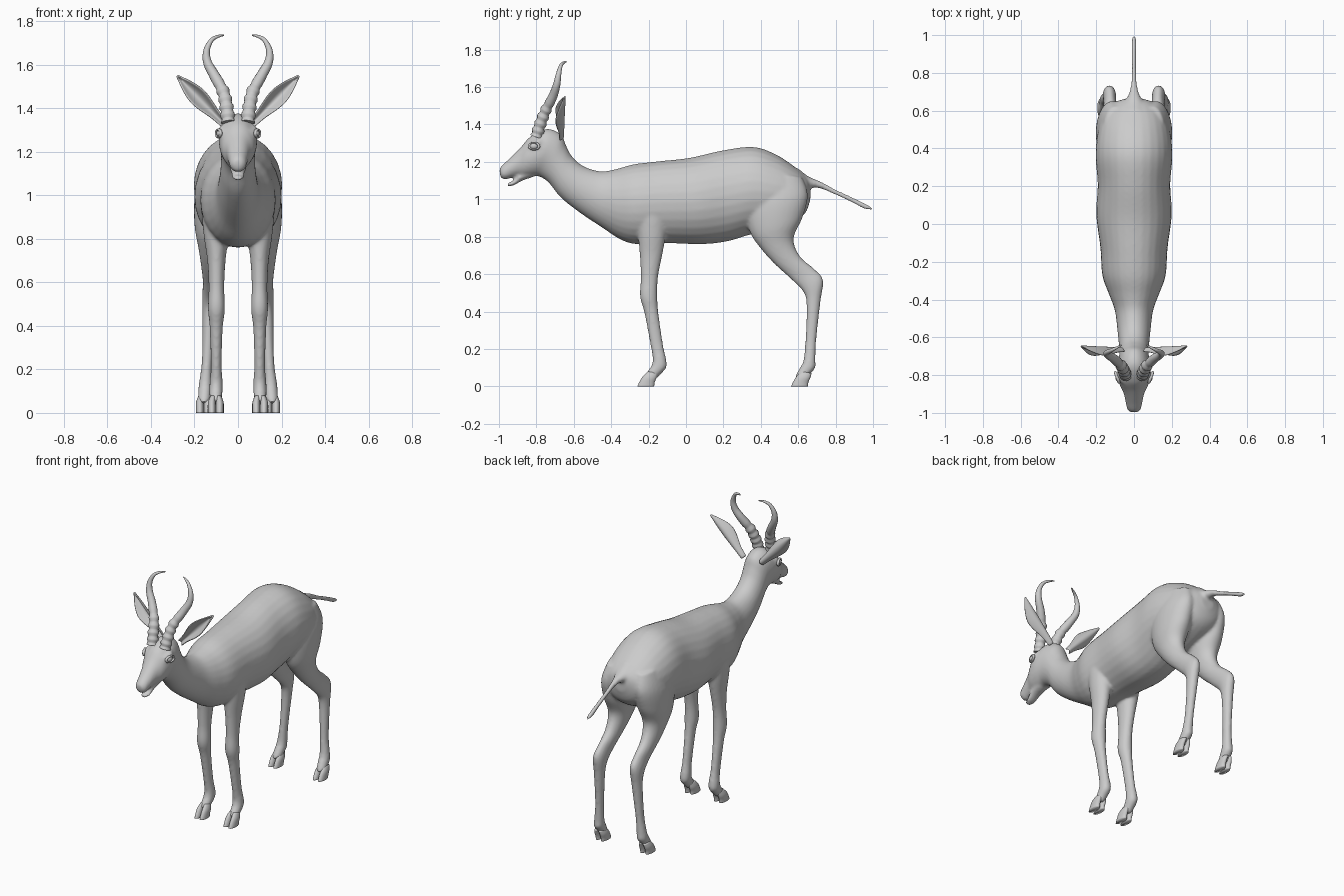
import bpy, bmesh, math
from mathutils import Vector


def spline(rows, steps):
    # Catmull-Rom interpolation through tuples of numbers
    out = []
    for i in range(len(rows) - 1):
        a, b, c, d = (rows[max(0, min(len(rows) - 1, i + k))] for k in (-1, 0, 1, 2))
        for j in range(steps):
            t = j / steps
            out.append([0.5 * (2 * q + (r - p) * t + (2 * p - 5 * q + 4 * r - s) * t * t
                        + (3 * q - p - 3 * r + s) * t ** 3) for p, q, r, s in zip(a, b, c, d)])
    return out + [list(rows[-1])]


def loft(bm, rows, side=1, steps=5, n=28):
    # each row: centre x, edge A (y, z), edge B (y, z), half width
    rings = []
    for x, ya, za, yb, zb, w in spline(rows, steps):
        c = Vector((x * side, (ya + yb) / 2, (za + zb) / 2))
        a = Vector((0, (ya - yb) / 2, (za - zb) / 2))
        rings.append([bm.verts.new(c + a * math.cos(2 * math.pi * k / n)
                      + Vector((max(w, .002) * math.sin(2 * math.pi * k / n), 0, 0))) for k in range(n)])
    faces = [bm.faces.new((p[k], p[(k + 1) % n], q[(k + 1) % n], q[k]))
             for p, q in zip(rings, rings[1:]) for k in range(n)]
    faces += [bm.faces.new(rings[0]), bm.faces.new(rings[-1])]
    bmesh.ops.recalc_face_normals(bm, faces=faces)


def finish(bm, name):
    me = bpy.data.meshes.new(name)
    bm.to_mesh(me)
    bm.free()
    for p in me.polygons:
        p.use_smooth = True
    ob = bpy.data.objects.new(name, me)
    bpy.context.collection.objects.link(ob)
    return ob


bm = bmesh.new()
# torso, neck and head: top edge, bottom edge, half width
loft(bm, [
    (0, .665, 1.09, .665, 1.00, .04), (0, .64, 1.125, .64, .93, .11),
    (0, .58, 1.175, .58, .88, .165), (0, .48, 1.24, .46, .83, .195),
    (0, .36, 1.28, .34, .81, .203), (0, .20, 1.262, .22, .775, .192),
    (0, .02, 1.222, .08, .76, .20), (0, -.15, 1.203, -.10, .766, .178),
    (0, -.28, 1.187, -.26, .76, .168), (0, -.38, 1.16, -.35, .785, .135),
    (0, -.46, 1.15, -.45, .85, .102), (0, -.55, 1.178, -.57, .93, .088),
    (0, -.61, 1.23, -.67, 1.01, .08), (0, -.64, 1.285, -.735, 1.09, .078),
    (0, -.67, 1.348, -.785, 1.122, .082), (0, -.745, 1.377, -.825, 1.122, .088),
    (0, -.83, 1.337, -.865, 1.118, .077), (0, -.885, 1.277, -.90, 1.122, .056),
    (0, -.945, 1.217, -.935, 1.115, .045), (0, -.985, 1.18, -.97, 1.105, .037),
    (0, -.998, 1.16, -.992, 1.118, .022)])
# lower jaw
loft(bm, [(0, -.82, 1.17, -.82, 1.118, .04), (0, -.88, 1.15, -.875, 1.10, .037),
          (0, -.925, 1.10, -.92, 1.075, .03), (0, -.955, 1.088, -.955, 1.068, .02)])
# tail
loft(bm, [(0, .60, 1.165, .60, 1.02, .08), (0, .655, 1.122, .65, 1.055, .045),
          (0, .72, 1.095, .71, 1.06, .02), (0, .80, 1.053, .79, 1.028, .013),
          (0, .90, 1.006, .89, .982, .013), (0, .97, .972, .955, .948, .014),
          (0, 1.0, .953, .998, .943, .006)])
for s in (1, -1):
    # front leg: front edge, back edge, half width
    loft(bm, [(.09, -.27, 1.06, -.12, 1.06, .05), (.10, -.27, .95, -.09, .95, .066),
              (.10, -.258, .82, -.105, .82, .058), (.099, -.247, .70, -.127, .70, .042),
              (.099, -.242, .58, -.15, .58, .036), (.099, -.246, .48, -.153, .47, .039),
              (.10, -.222, .39, -.147, .39, .030), (.10, -.19, .22, -.122, .22, .025),
              (.10, -.178, .15, -.105, .14, .030), (.101, -.185, .11, -.105, .10, .031),
              (.102, -.21, .075, -.14, .06, .028), (.102, -.22, .055, -.165, .035, .024)], s)
    # hind leg
    loft(bm, [(.10, .36, 1.14, .62, 1.12, .06), (.115, .32, .98, .652, 1.02, .083),
              (.12, .34, .83, .622, .90, .080), (.122, .405, .73, .575, .79, .060),
              (.125, .48, .648, .61, .695, .044), (.127, .565, .57, .69, .625, .034),
              (.13, .627, .505, .733, .567, .035), (.133, .645, .43, .719, .45, .030),
              (.142, .638, .24, .697, .25, .024), (.15, .628, .14, .692, .14, .029),
              (.152, .612, .105, .692, .10, .031), (.155, .592, .07, .658, .06, .029),
              (.156, .585, .05, .645, .035, .025)], s)
    # brow above the eye
    loft(bm, [(.05, -.77, 1.34, -.77, 1.24, .03), (.065, -.80, 1.32, -.80, 1.26, .03),
              (.055, -.84, 1.30, -.84, 1.25, .02)], s)
body = finish(bm, "body")
m = body.modifiers.new("blend", 'REMESH')
m.mode = 'VOXEL'
m.voxel_size = .0085
m.use_smooth_shade = True
m = body.modifiers.new("soften", 'SMOOTH')
m.factor = .5
m.iterations = 7

# cloven hooves, two toes per foot
bm = bmesh.new()
for s in (1, -1):
    for x, y in ((.102, 0), (.157, .822)):
        for o in (-.018, .018):
            loft(bm, [(x + o * .7, y - .205, .08, y - .15, .07, .014),
                      (x + o, y - .232, .052, y - .158, .045, .018),
                      (x + o, y - .25, .022, y - .168, .02, .019),
                      (x + o, y - .26, 0, y - .17, 0, .019)], s, 3, 16)
hooves = finish(bm, "hooves")

for s, side in ((1, "left"), (-1, "right")):
    # ridged horn as a tapered curve
    cu = bpy.data.curves.new("horn_" + side, 'CURVE')
    cu.dimensions = '3D'
    cu.bevel_depth = 1
    cu.bevel_resolution = 5
    cu.use_fill_caps = True
    pts = spline([(.045, -.80, 1.335, .031), (.052, -.78, 1.40, .031), (.068, -.75, 1.475, .028),
                  (.108, -.712, 1.55, .024), (.14, -.692, 1.61, .020), (.144, -.682, 1.665, .015),
                  (.122, -.67, 1.712, .010), (.092, -.655, 1.73, .007), (.065, -.64, 1.735, .003)], 8)
    sp = cu.splines.new('POLY')
    sp.use_smooth = True
    sp.points.add(len(pts) - 1)
    for i, (p, (x, y, z, r)) in enumerate(zip(sp.points, pts)):
        p.co = (x * s, y, z, 1)
        p.radius = r + (.0025 * (-1) ** (i // 2) if i < 20 else 0)
    bpy.context.collection.objects.link(bpy.data.objects.new("horn_" + side, cu))

    # cupped leaf-shaped ear
    bm = bmesh.new()
    base, tip = Vector((.06, -.675, 1.325)), Vector((.28, -.665, 1.55))
    across = Vector((.71, 0, -.70))
    grid = []
    for f, w in spline([(0, .018), (.2, .022), (.4, .036), (.6, .042), (.8, .027), (.93, .011), (1, .002)], 2):
        row = []
        for k in range(9):
            t = k / 4 - 1
            p = base.lerp(tip, f) + across * w * t + Vector((0, .018 - 1.15 * w * t * t, 0))
            row.append(bm.verts.new((p.x * s, p.y, p.z)))
        grid.append(row)
    for a, b in zip(grid, grid[1:]):
        for k in range(8):
            bm.faces.new((a[k], a[k + 1], b[k + 1], b[k]))
    bmesh.ops.recalc_face_normals(bm, faces=bm.faces)
    ear = finish(bm, "ear_" + side)
    m = ear.modifiers.new("thickness", 'SOLIDIFY')
    m.thickness = .009
    m.offset = 0
    ear.modifiers.new("smooth", 'SUBSURF').levels = 1

    # eyeball with a lid ring
    bpy.ops.mesh.primitive_uv_sphere_add(segments=20, ring_count=12, radius=.024,
                                         location=(.080 * s, -.812, 1.284))
    eye = bpy.context.object
    eye.name = "eye_" + side
    eye.scale = (.8, 1, .8)
    bpy.ops.object.shade_smooth()
    bpy.ops.mesh.primitive_torus_add(major_segments=28, minor_segments=8, major_radius=.025,
                                     minor_radius=.007, location=(.089 * s, -.812, 1.284),
                                     rotation=(0, math.radians(90), math.radians(-20 * s)))
    lid = bpy.context.object
    lid.name = "eyelid_" + side
    lid.scale = (.72, 1.1, 1.2)
    bpy.ops.object.shade_smooth()
